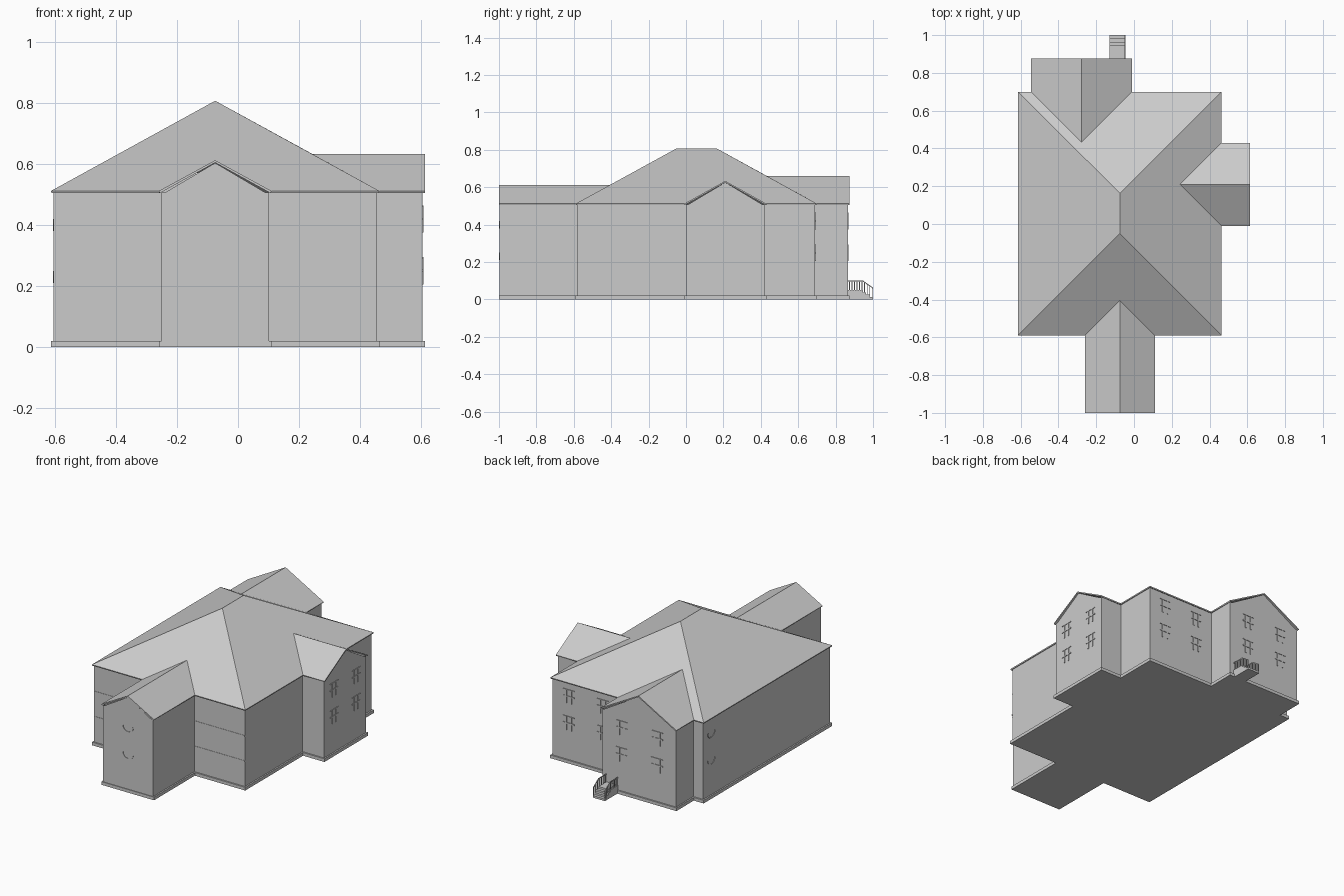
import bpy, bmesh, math
from mathutils import Vector, Matrix

if "Cube" in bpy.data.objects:
    bpy.data.objects.remove(bpy.data.objects["Cube"])

EAVE, RIDGE = 0.512, 0.808


def make(name, verts, faces):
    me = bpy.data.meshes.new(name)
    me.from_pydata([tuple(v) for v in verts], [], faces)
    bm = bmesh.new()
    bm.from_mesh(me)
    bmesh.ops.remove_doubles(bm, verts=bm.verts, dist=1e-5)
    bmesh.ops.recalc_face_normals(bm, faces=bm.faces)
    bm.to_mesh(me)
    bm.free()
    ob = bpy.data.objects.new(name, me)
    bpy.context.collection.objects.link(ob)
    return ob


def boxes(name, items, frame=Matrix()):
    # several boxes (x0, x1, y0, y1, z0, z1) joined into one object
    V, F = [], []
    quads = [(0, 1, 3, 2), (4, 6, 7, 5), (0, 4, 5, 1), (2, 3, 7, 6), (0, 2, 6, 4), (1, 5, 7, 3)]
    for b in items:
        n = len(V)
        V += [frame @ Vector((x, y, z)) for x in b[:2] for y in b[2:4] for z in b[4:]]
        F += [tuple(n + i for i in q) for q in quads]
    return make(name, V, F)


def outline(d, e):
    # house footprint; d insets the walls, e is the extra inset of the wing ends
    x0, x1, y0, y1 = -.614 + d, .464 - d, -.59 + d, .70 - d
    return [(x0, y0), (-.26 + d, y0), (-.26 + d, -1 + e), (.11 - d, -1 + e), (.11 - d, y0),
            (x1, y0), (x1, -.01 + d), (.614 - d, -.01 + d), (.614 - d, .43 - d), (x1, .43 - d),
            (x1, y1), (-.01 - d, y1), (-.01 - d, .875 - d), (-.545 + d, .875 - d), (-.545 + d, y1),
            (x0, y1)]


def prism(name, pts, z0, z1, caps):
    n = len(pts)
    F = [(i, (i + 1) % n, n + (i + 1) % n, n + i) for i in range(n)]
    if caps:
        F += [tuple(range(n)), tuple(range(n, 2 * n))]
    return make(name, [(*p, z0) for p in pts] + [(*p, z1) for p in pts], F)


# Plinth and walls
prism("plinth", outline(0, 0), 0, .02, True)
w = outline(.009, .004)
prism("walls", w, .02, .507, False)

# Gable triangles closing the wing ends
for name, a, b, peak in (("front_gable", 2, 3, .604), ("right_gable", 7, 8, .626), ("back_gable", 12, 13, .652)):
    p, q = Vector((*w[a], .500)), Vector((*w[b], .500))
    m = (p + q) / 2
    m.z = peak
    make(name, [p, q, m], [(0, 1, 2)])

# Roof: hipped main roof with valleys cut for three gabled wings
V, F = [], []


def face(*pts):
    n = len(V)
    V.extend(pts)
    F.append(tuple(range(n, n + len(pts))))


def wing(a, b, tip, out):
    a, b, tip, out = map(Vector, (a, b, tip, out))
    end = tip.copy()
    for i in (0, 1):
        if out[i]:
            end[i] = a[i] + out[i]
    face(a, tip, end, a + out)
    face(b, tip, end, b + out)


A, B, C, D = [Vector((x, y, EAVE)) for x, y in ((-.614, -.59), (.464, -.59), (.464, .70), (-.614, .70))]
R1, R2 = Vector((-.075, -.05, RIDGE)), Vector((-.075, .163, RIDGE))
front = (Vector((-.26, -.59, EAVE)), Vector((-.075, -.405, .613)), Vector((.11, -.59, EAVE)))
right = (Vector((.464, -.01, EAVE)), Vector((.243, .21, .634)), Vector((.464, .43, EAVE)))
back = (Vector((-.01, .70, EAVE)), Vector((-.278, .433, .660)), Vector((-.545, .70, EAVE)))
face(A, *front, B, R1)
face(B, *right, C, R2, R1)
face(C, *back, D, R2)
face(D, A, R1, R2)
wing(front[0], front[2], front[1], (0, -.41, 0))
wing(right[0], right[2], right[1], (.15, 0, 0))
wing(back[0], back[2], back[1], (0, .175, 0))
roof = make("roof", V, F)
bm = bmesh.new()
bm.from_mesh(roof.data)
if sum(f.normal.z for f in bm.faces) < 0:
    bmesh.ops.reverse_faces(bm, faces=bm.faces)
bm.to_mesh(roof.data)
bm.free()
sol = roof.modifiers.new("thickness", 'SOLIDIFY')
sol.thickness, sol.offset = .008, -1


# Window bars: local x across, local y outwards
def wall_frame(x, y, z, turn):
    return Matrix.Translation((x, y, z)) @ Matrix.Rotation(turn, 4, 'Z')


def window(name, x, y, z, turn):
    t, o, W, H = .004, .004, .04, .045
    bars = [(-W, W, -.002, o, -t, t), (-W, W, -.002, o, H - t, H)]
    bars += [(c - t, c + t, -.002, o, -H, H) for c in (-.018, .018)]
    boxes(name, bars, wall_frame(x, y, z, turn))


def arc_trim(name, x, y, z, turn):
    fr, r, n = wall_frame(x, y, z, turn), .04, 8
    V, F = [], []
    for i in range(n + 1):
        a = math.pi * (1 + i / n)
        V += [fr @ Vector((k * math.cos(a), d, k * math.sin(a))) for k, d in
              ((r, -.002), (r, .003), (r - .006, .003), (r - .006, -.002))]
    for i in range(n):
        F += [(4 * i + j, 4 * i + (j + 1) % 4, 4 * i + 4 + (j + 1) % 4, 4 * i + 4 + j) for j in range(4)]
    make(name, V, F)


for z in (.25, .42):
    for x in (-.157, -.404):
        window("back_wing_window", x, .866, z, 0)
    for x in (.10, .34):
        window("back_window", x, .691, z, 0)
    for y in (.10, .32):
        window("right_wing_window", .605, y, z, -math.pi / 2)
    arc_trim("front_arch_trim", -.075, -.996, z, math.pi)
    arc_trim("left_arch_trim", -.605, .61, z, math.pi / 2)

# Faint horizontal courses on the front walls
boxes("wall_courses", [(x0, x1, -.583, -.579, z - .004, z + .004)
                       for x0, x1 in ((-.605, -.251), (.101, .455)) for z in (.18, .34)])

# Back entrance stairs with railings
X0, X1 = -.13, -.045
steps = [(X0, X1, .86, .945, 0, .05)]
steps += [(X0, X1, .945 + i * .0183, .945 + (i + 1) * .0183, 0, .038 - i * .0125) for i in range(3)]
boxes("entrance_steps", steps)
posts, rails = [], []
for x in (X0, X1 - .004):
    for i in range(10):
        y = .872 + i * .0135
        top = .098 if y < .945 else .098 - (y - .945) * .7
        base = .05 if y < .945 else .036 - (y - .945) * .6
        posts.append((x, x + .004, y, y + .004, base, top))
    path = [(.866, .096), (.945, .096), (1.0, .058)]
    prof = [(y, z + .006) for y, z in path] + [(y, z) for y, z in reversed(path)]
    n = len(prof)
    V = [(x + dx, y, z) for dx in (0, .004) for y, z in prof]
    F = [tuple(range(n)), tuple(range(n, 2 * n))]
    F += [(i, (i + 1) % n, n + (i + 1) % n, n + i) for i in range(n)]
    make("stair_handrail", V, F)
boxes("stair_balusters", posts)
